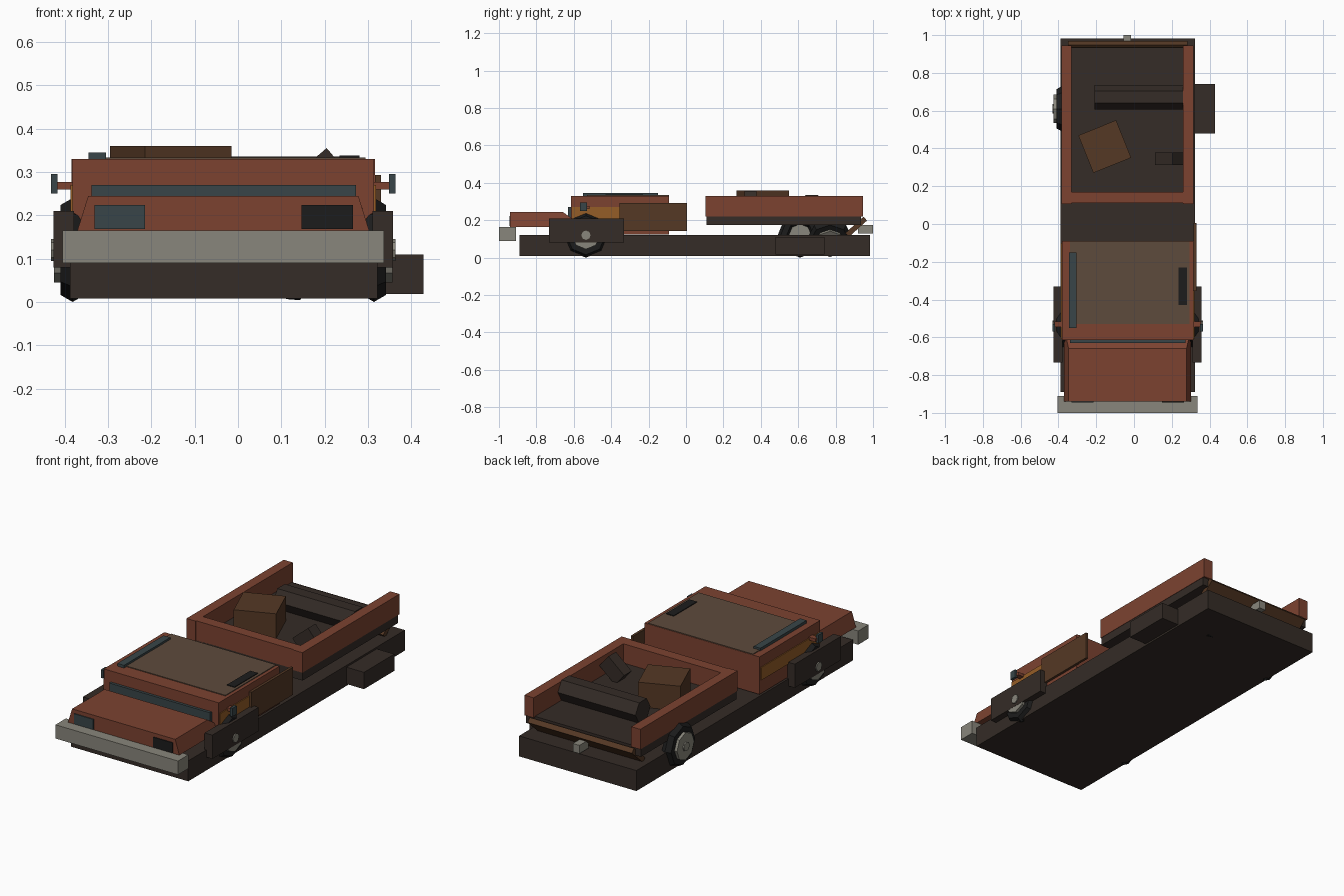
import bpy, bmesh
from math import radians, pi
from mathutils import Matrix, Vector

if "Cube" in bpy.data.objects:
    bpy.data.objects.remove(bpy.data.objects["Cube"])

CX = -0.034  # centre line of the truck body


def mat(name, r, g, b):
    m = bpy.data.materials.new(name)
    m.diffuse_color = (r, g, b, 1)
    m.use_nodes = True
    m.node_tree.nodes["Principled BSDF"].inputs["Base Color"].default_value = m.diffuse_color
    return m


RUST = mat("rust_paint", 0.20, 0.055, 0.03)
DARK = mat("dark_metal", 0.035, 0.025, 0.02)
BROWN = mat("brown_rust", 0.09, 0.04, 0.018)
TAN = mat("faded_roof", 0.11, 0.07, 0.045)
ORANGE = mat("orange_rust", 0.30, 0.11, 0.02)
GLASS = mat("dull_glass", 0.04, 0.06, 0.065)
BLACK = mat("black_rubber", 0.012, 0.012, 0.012)
STEEL = mat("old_steel", 0.25, 0.24, 0.20)


def add(name, bm, material):
    me = bpy.data.meshes.new(name)
    bmesh.ops.recalc_face_normals(bm, faces=bm.faces)
    bm.to_mesh(me)
    bm.free()
    ob = bpy.data.objects.new(name, me)
    me.materials.append(material)
    bpy.context.collection.objects.link(ob)
    return ob


def box(name, material, x, y, z, rot=None):
    """Box from (min, max) ranges, optionally rotated about its centre."""
    lo, hi = Vector((x[0], y[0], z[0])), Vector((x[1], y[1], z[1]))
    bm = bmesh.new()
    bmesh.ops.create_cube(bm, size=1)
    ob = add(name, bm, material)
    ob.data.transform(Matrix.Diagonal((*(hi - lo), 1)))
    ob.location = (lo + hi) / 2
    if rot:
        ob.rotation_euler = rot
    return ob


def drum(name, material, c, r, depth, sides, spin=0.0, tilt=0.0):
    """Cylinder with its axis along x."""
    bm = bmesh.new()
    bmesh.ops.create_cone(bm, cap_ends=True, segments=sides, radius1=r, radius2=r, depth=depth)
    ob = add(name, bm, material)
    ob.data.transform(Matrix.Rotation(pi / 2, 4, 'Y') @ Matrix.Rotation(spin, 4, 'Z'))
    ob.location = c
    ob.rotation_euler = (0, tilt, 0)
    return ob


def wheel(name, x, y, z, side, tilt=0.0):
    c = Vector((x, y, z))
    R = Matrix.Rotation(tilt, 3, 'Y')
    bpy.ops.mesh.primitive_torus_add(major_segments=8, minor_segments=6,
                                     major_radius=0.088, minor_radius=0.032)
    tyre = bpy.context.object
    tyre.name = name + "_tyre"
    tyre.data.transform(Matrix.Rotation(pi / 2, 4, 'Y'))
    tyre.location = c
    tyre.rotation_euler = (0, tilt, 0)
    tyre.data.materials.append(BLACK)
    drum(name + "_rim", STEEL, c + R @ Vector((side * 0.018, 0, 0)), 0.075, 0.05, 8, 0, tilt)
    drum(name + "_hub", STEEL, c + R @ Vector((side * 0.025, 0, 0)), 0.025, 0.05, 8, 0, tilt)


# Chassis and bumper
box("chassis", DARK, (-0.388, 0.322), (-0.89, 0.983), (0.008, 0.12))
box("front_bumper", STEEL, (-0.405, 0.337), (-1.0, -0.91), (0.09, 0.165))
box("tow_hitch", STEEL, (-0.055, -0.015), (0.92, 1.0), (0.13, 0.175))

# Hood: side profile extruded across, narrowing to the top
bm = bmesh.new()
prof = [(-0.94, 0.165, 0.337), (-0.94, 0.245, 0.312), (-0.66, 0.245, 0.312),
        (-0.61, 0.21, 0.323), (-0.61, 0.165, 0.337)]
sides = [[bm.verts.new((CX + s * w, y, z)) for y, z, w in prof] for s in (-1, 1)]
for s in sides:
    bm.faces.new(s)
for i in range(5):
    j = (i + 1) % 5
    bm.faces.new((sides[0][i], sides[0][j], sides[1][j], sides[1][i]))
add("hood", bm, RUST)
box("left_headlight", GLASS, (-0.332, -0.215), (-0.945, -0.93), (0.168, 0.224))
box("right_headlight", BLACK, (0.147, 0.266), (-0.945, -0.93), (0.168, 0.224))

# Cab
box("cab", RUST, (-0.382, 0.314), (-0.615, -0.09), (0.125, 0.33))
box("windshield", GLASS, (-0.338, 0.272), (-0.63, -0.61), (0.2, 0.27))
box("roof_patch", TAN, (-0.34, 0.295), (-0.53, -0.092), (0.325, 0.334))
box("left_roof_strip", GLASS, (-0.345, -0.305), (-0.55, -0.15), (0.325, 0.345))
box("right_roof_strip", BLACK, (0.235, 0.281), (-0.43, -0.23), (0.325, 0.338))
box("loose_door", BROWN, (0.316, 0.33), (-0.355, 0.005), (0.142, 0.293))

# Mirrored cab parts and front wheels
for s, side in ((-1, "left"), (1, "right")):
    def span(a, b):
        return sorted((CX + s * a, CX + s * b))
    box(side + "_side_band", ORANGE, span(0.34, 0.353), (-0.61, -0.1), (0.2, 0.27))
    box(side + "_fender", DARK, span(0.345, 0.392), (-0.733, -0.332), (0.08, 0.21))
    box(side + "_mirror_arm", RUST, span(0.34, 0.388), (-0.545, -0.515), (0.26, 0.277))
    box(side + "_mirror", GLASS, span(0.383, 0.398), (-0.568, -0.53), (0.25, 0.295))
    wheel("front_" + side + "_wheel", CX + s * 0.348, -0.535, 0.12, s)

# Rear wheels: one mounted, one fallen off and replaced by a block
wheel("rear_left_wheel", CX - 0.348, 0.61, 0.12, -1)
wheel("fallen_wheel", 0.18, 0.77, 0.105, 1, radians(35))
box("support_block", DARK, (0.28, 0.428), (0.478, 0.74), (0.018, 0.11))

# Cargo bed
box("bed_floor", DARK, (-0.382, 0.314), (0.11, 0.935), (0.175, 0.225))
box("bed_left_wall", RUST, (-0.385, -0.33), (0.105, 0.945), (0.22, 0.33))
box("bed_right_wall", RUST, (0.26, 0.316), (0.105, 0.945), (0.22, 0.33))
box("bed_front_wall", RUST, (-0.335, 0.265), (0.11, 0.17), (0.22, 0.33))
box("tailgate", BROWN, (-0.35, 0.282), (0.845, 0.975), (0.151, 0.179), (radians(42), 0, 0))

# Cargo
box("crate", BROWN, (-0.263, -0.047), (0.303, 0.517), (0.222, 0.36), (0, 0, radians(22)))
drum("log_roll", DARK, (0.025, 0.672, 0.28), 0.065, 0.47, 6)
box("scrap_block", DARK, (0.123, 0.247), (0.313, 0.378), (0.2395, 0.3255), (0, radians(-40), 0))
